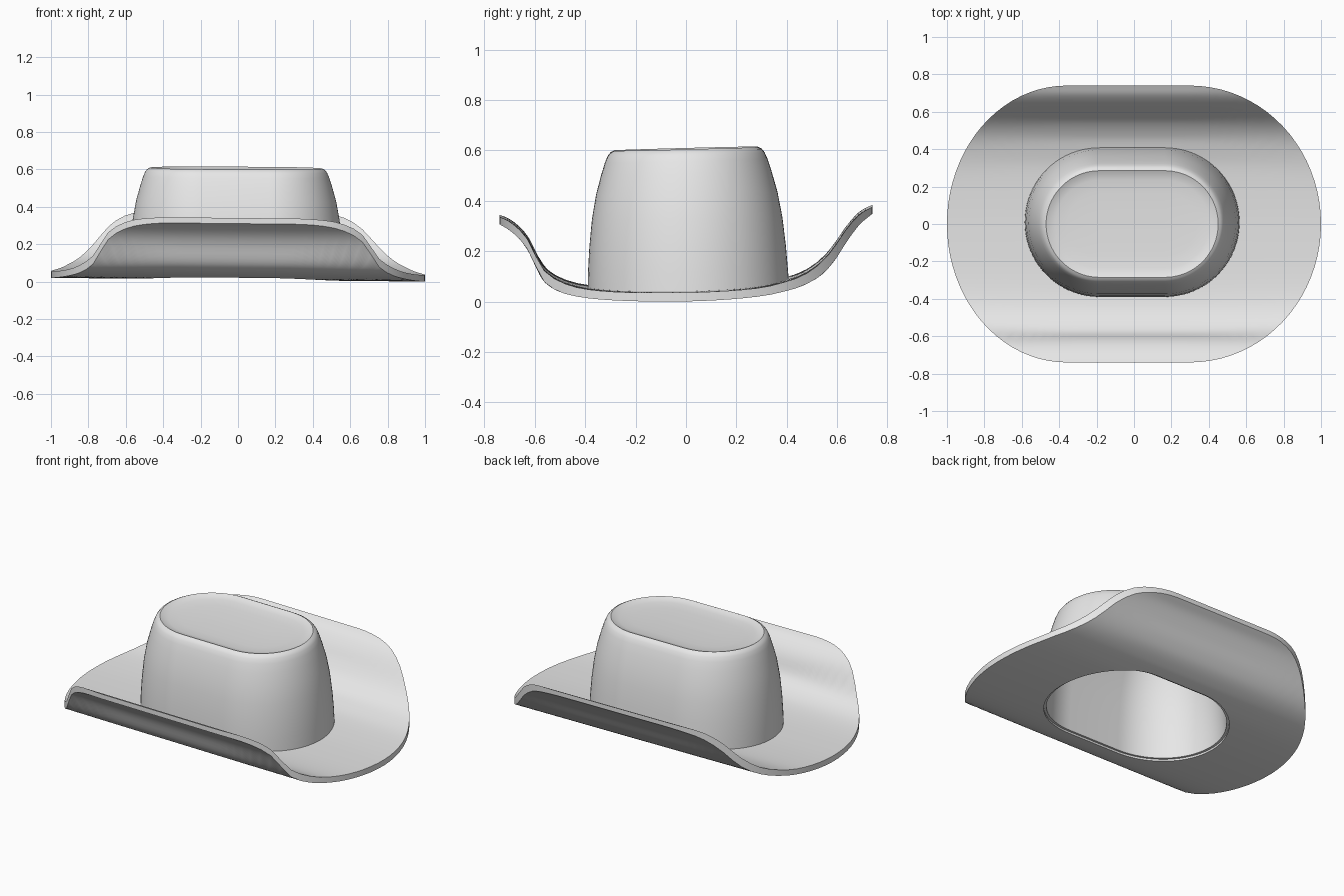
import bpy, bmesh, math

cube = bpy.data.objects.get("Cube")
if cube:
    bpy.data.objects.remove(cube, do_unlink=True)

felt = bpy.data.materials.new("grey_felt")
felt.use_nodes = True
GREY = (0.8, 0.8, 0.8, 1.0)
felt.diffuse_color = GREY
felt.node_tree.nodes["Principled BSDF"].inputs["Base Color"].default_value = GREY

ARC = 40  # segments in each rounded end


def oval(left, right, rx_left, rx_right, ry, cy=0.0):
    """Outline with straight front and back and rounded ends."""
    pts = []
    for cx, rx, start in ((right, rx_right, -90), (left, rx_left, 90)):
        for i in range(ARC + 1):
            a = math.radians(start + 180 * i / ARC)
            pts.append((cx + rx * math.cos(a), cy + ry * math.sin(a)))
    return pts


def curve(points, y):
    """Smooth interpolation through (y, z) points."""
    y = min(max(y, points[0][0]), points[-1][0])
    n = len(points)

    def slope(i):
        a, b = points[max(i - 1, 0)], points[min(i + 1, n - 1)]
        return (b[1] - a[1]) / (b[0] - a[0])

    for i in range(n - 1):
        (y0, z0), (y1, z1) = points[i], points[i + 1]
        if y <= y1:
            h = y1 - y0
            t = (y - y0) / h
            return (z0 * (2*t**3 - 3*t**2 + 1) + z1 * (3*t**2 - 2*t**3)
                    + h * slope(i) * (t**3 - 2*t**2 + t)
                    + h * slope(i + 1) * (t**3 - t**2))


def loft(name, rings, closed=False):
    """Skin a list of rings; closed joins the last ring to the first."""
    bm = bmesh.new()
    loops = [[bm.verts.new(p) for p in ring] for ring in rings]
    pairs = list(zip(loops, loops[1:]))
    if closed:
        pairs.append((loops[-1], loops[0]))
    for a, b in pairs:
        for i in range(len(a)):
            j = (i + 1) % len(a)
            bm.faces.new((a[i], a[j], b[j], b[i]))
    if not closed:
        bm.faces.new(loops[0])
        bm.faces.new(loops[-1])
    bmesh.ops.recalc_face_normals(bm, faces=bm.faces)
    mesh = bpy.data.meshes.new(name)
    bm.to_mesh(mesh)
    bm.free()
    mesh.materials.append(felt)
    obj = bpy.data.objects.new(name, mesh)
    bpy.context.collection.objects.link(obj)
    bpy.ops.object.select_all(action='DESELECT')
    obj.select_set(True)
    bpy.context.view_layer.objects.active = obj
    bpy.ops.object.shade_smooth_by_angle(angle=math.radians(40))
    return obj


# Brim cross-sections from front to back: upper and lower surface
UPPER = [(-.74, .34), (-.70, .322), (-.65, .28), (-.615, .23), (-.585, .16),
         (-.56, .127), (-.51, .092), (-.43, .064), (-.3, .049), (-.1, .045),
         (.1, .049), (.3, .065), (.41, .092), (.47, .115), (.54, .165),
         (.59, .225), (.64, .298), (.69, .352), (.74, .38)]
LOWER = [(-.74, .31), (-.70, .288), (-.65, .243), (-.615, .19), (-.585, .12),
         (-.56, .083), (-.51, .05), (-.43, .028), (-.3, .015), (-.1, .01),
         (.1, .014), (.3, .031), (.41, .054), (.47, .074), (.54, .115),
         (.59, .17), (.64, .247), (.69, .312), (.74, .352)]


def surface(points, x, y):
    return curve(points, y) - 0.01 * x


# Brim: rings from the head opening to the outer edge, then back underneath
HALF = 0.175
hole = oval(-HALF - .01, HALF - .01, .385, .385, .385, .01)
edge = oval(-.36, .30, .64, .70, .74)
STEPS = 36


def brim_ring(points, t):
    ring = []
    for (x0, y0), (x1, y1) in zip(hole, edge):
        x, y = x0 + (x1 - x0) * t, y0 + (y1 - y0) * t
        ring.append((x, y, surface(points, x, y)))
    return ring


top_rings = [brim_ring(UPPER, i / STEPS) for i in range(STEPS + 1)]
bottom_rings = [brim_ring(LOWER, i / STEPS) for i in range(STEPS, -1, -1)]
loft("brim", top_rings + bottom_rings, closed=True)


# Crown: one shell profile (end radius, height), outer wall then dished top
OUTER = [(.400, 0), (.397, .12), (.390, .22), (.378, .33), (.360, .43),
         (.338, .51), (.322, .56), (.311, .585), (.300, .599), (.285, .607)]
DISH = [(.265, .598), (.235, .592), (.17, .588), (.09, .586), (.01, .585)]
INNER = [(r - .03, min(z, .555)) for r, z in OUTER[:7]]
CEILING = [(.24, .557), (.12, .556), (.01, .556)]


def crown_ring(r, z):
    f = min(z / .6, 1)
    cy = .01 * (1 - f)
    ring = []
    for x, y in oval(-HALF - .01, HALF - .01, r, r, r, cy):
        if z == 0:   # foot of the wall sits inside the brim
            h = surface(LOWER, x, y) + .012
        else:
            h = z + (.026 * y - .006 * x) * f
        ring.append((x, y, h))
    return ring


profile = CEILING[::-1] + INNER[::-1] + OUTER + DISH
loft("crown", [crown_ring(r, z) for r, z in profile])
